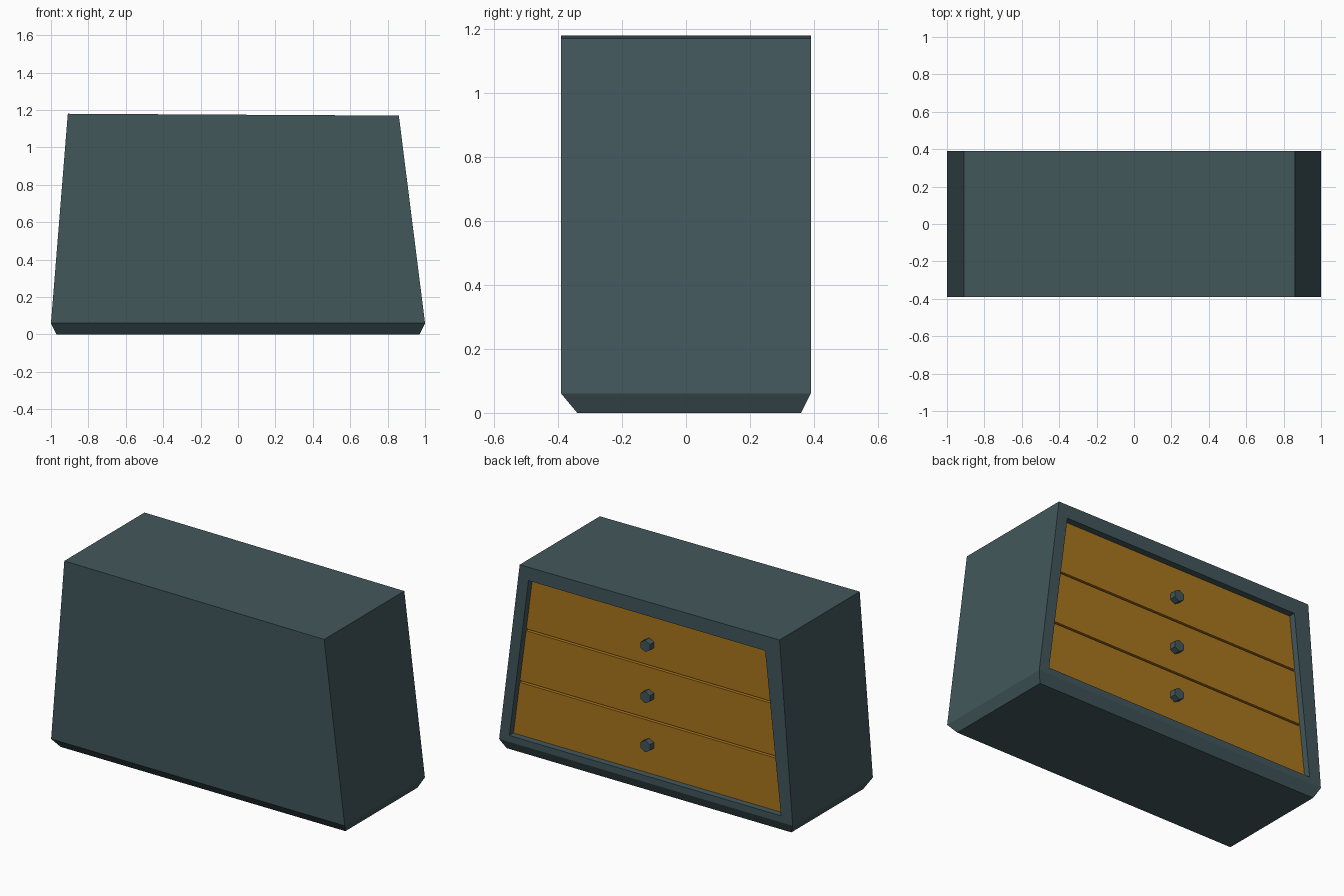
import bpy, bmesh, math
from mathutils import Matrix

if "Cube" in bpy.data.objects:
    bpy.data.objects.remove(bpy.data.objects["Cube"])

BACK = 0.39       # y of the open side of the cabinet
DRAWER_Y = 0.35   # drawer fronts, slightly sunk behind the frame
RECESS_Y = 0.31   # floor of the recess


def material(name, rgb):
    m = bpy.data.materials.new(name)
    m.diffuse_color = (*rgb, 1)
    m.use_nodes = True
    m.node_tree.nodes["Principled BSDF"].inputs["Base Color"].default_value = m.diffuse_color
    return m


def finish(name, bm, mat):
    bmesh.ops.recalc_face_normals(bm, faces=bm.faces)
    me = bpy.data.meshes.new(name)
    bm.to_mesh(me)
    bm.free()
    me.materials.append(mat)
    ob = bpy.data.objects.new(name, me)
    bpy.context.collection.objects.link(ob)
    return ob


def ring(bm, pts):
    return [bm.verts.new(p) for p in pts]


def bridge(bm, a, b, skip=()):
    n = len(a)
    for i in range(n):
        if i not in skip:
            j = (i + 1) % n
            bm.faces.new((a[i], a[j], b[j], b[i]))


def rect(x, y0, y1, z):
    return [(-x, y0, z), (x, y0, z), (x, y1, z), (-x, y1, z)]


slate = material("slate_paint", (0.055, 0.095, 0.105))
amber = material("amber_wood", (0.40, 0.18, 0.012))

# Opening edges: lower and upper (z, left x, right x)
LOW, HIGH = (0.10, -0.92, 0.93), (1.088, -0.812, 0.80)


def edge(z):
    """Left and right x of the slanted opening at height z."""
    t = (z - LOW[0]) / (HIGH[0] - LOW[0])
    return [LOW[k] + t * (HIGH[k] - LOW[k]) for k in (1, 2)]


def slab(z0, z1, y):
    """Trapezoid outline that follows the slanted opening."""
    (a, b), (c, d) = edge(z0), edge(z1)
    return [(b, y, z0), (a, y, z0), (c, y, z1), (d, y, z1)]


# Cabinet: chamfered foot, lopsided tapering walls, recess in one side
bm = bmesh.new()
foot = ring(bm, rect(0.97, -0.34, 0.36, 0))
base = ring(bm, rect(1.0, -BACK, BACK, 0.06))
top = ring(bm, [(-0.91, -BACK, 1.18), (0.86, -BACK, 1.17),
                (0.86, BACK, 1.17), (-0.91, BACK, 1.18)])
bm.faces.new(foot)
bridge(bm, foot, base)
bridge(bm, base, top, skip=(2,))
bm.faces.new(top)
outer = [base[2], base[3], top[3], top[2]]
rim = ring(bm, slab(LOW[0], HIGH[0], BACK))
floor = ring(bm, slab(LOW[0], HIGH[0], RECESS_Y))
bridge(bm, outer, rim)
bridge(bm, rim, floor)
bm.faces.new(floor)
finish("cabinet", bm, slate)

# Three equal drawers with thin gaps, each with a hexagonal knob
GAP = 0.012
step = (HIGH[0] - LOW[0]) / 3
for i, knob_z in enumerate((0.28, 0.582, 0.897)):
    z0 = LOW[0] + i * step + (GAP / 2 if i > 0 else 0)
    z1 = LOW[0] + (i + 1) * step - (GAP / 2 if i < 2 else 0)
    bm = bmesh.new()
    front = ring(bm, slab(z0, z1, DRAWER_Y))
    rear = ring(bm, slab(z0, z1, RECESS_Y))
    bridge(bm, front, rear)
    bm.faces.new(front)
    bm.faces.new(rear)
    finish(f"drawer_{i + 1}", bm, amber)

    bm = bmesh.new()
    bmesh.ops.create_cone(
        bm, cap_ends=True, segments=6, radius1=0.036, radius2=0.036, depth=0.04,
        matrix=Matrix.Translation((0.005, 0.37, knob_z))
        @ Matrix.Rotation(math.radians(90), 4, 'X'))
    finish(f"knob_{i + 1}", bm, slate)
